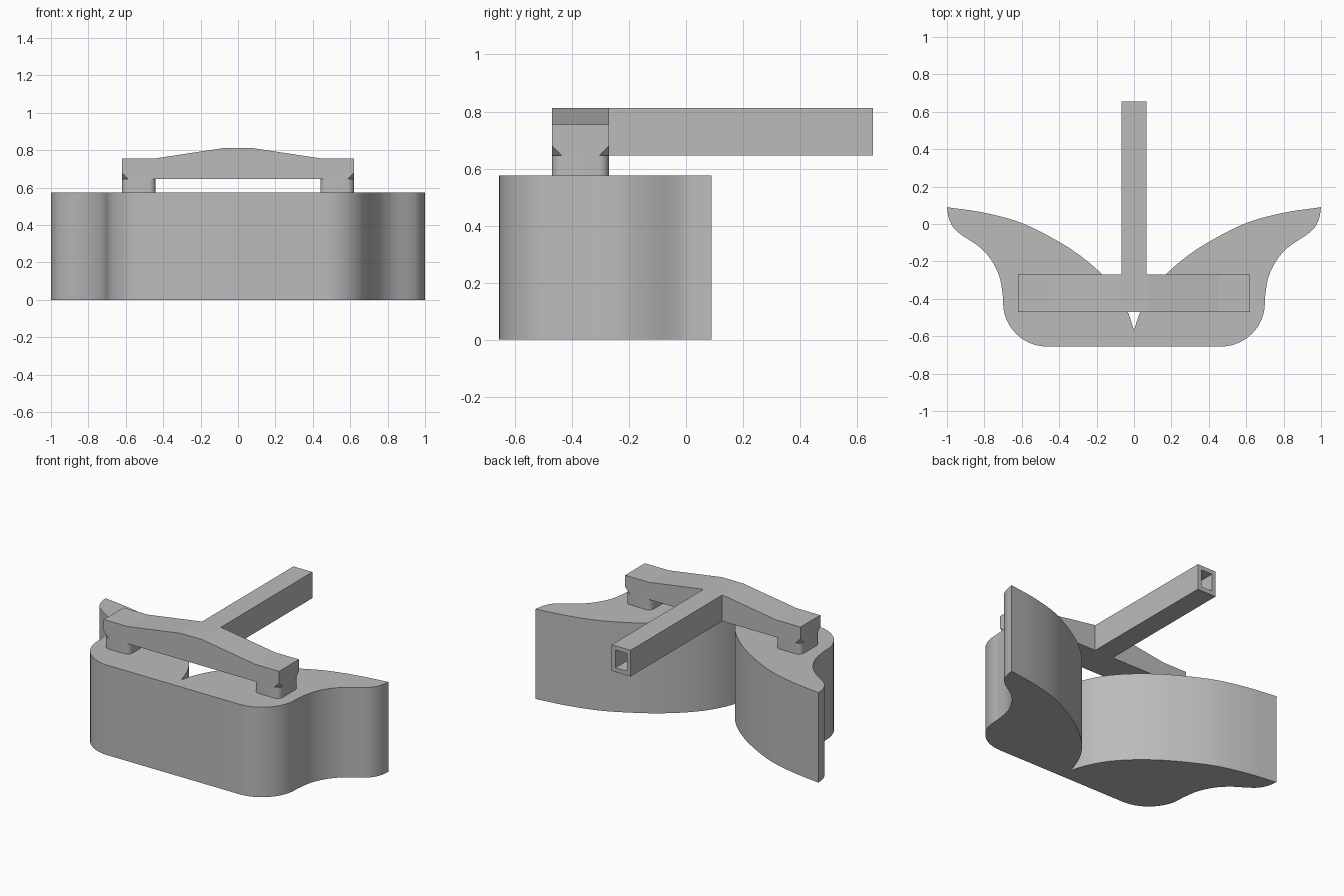
import bpy, bmesh, math
from mathutils import Vector

if "Cube" in bpy.data.objects:
    bpy.data.objects.remove(bpy.data.objects["Cube"])

grey = bpy.data.materials.new("plain grey")
grey.diffuse_color = (0.5, 0.5, 0.5, 1)
grey.use_nodes = True
grey.node_tree.nodes["Principled BSDF"].inputs["Base Color"].default_value = grey.diffuse_color


def finish(bm, name, smooth=False):
    bmesh.ops.recalc_face_normals(bm, faces=bm.faces)
    me = bpy.data.meshes.new(name)
    bm.to_mesh(me)
    bm.free()
    me.materials.append(grey)
    ob = bpy.data.objects.new(name, me)
    bpy.context.collection.objects.link(ob)
    if smooth:
        bpy.ops.object.select_all(action='DESELECT')
        ob.select_set(True)
        bpy.context.view_layer.objects.active = ob
        bpy.ops.object.shade_smooth_by_angle(angle=math.radians(25))
    return ob


def prism(points, direction):
    bm = bmesh.new()
    face = bm.faces.new([bm.verts.new(p) for p in points])
    out = bmesh.ops.extrude_face_region(bm, geom=[face], use_keep_orig=True)
    moved = [v for v in out["geom"] if isinstance(v, bmesh.types.BMVert)]
    bmesh.ops.translate(bm, verts=moved, vec=direction)
    return bm


def spline(pts, steps=5):
    # smooth curve through the points
    p = [Vector(a) for a in pts]
    p = [2 * p[0] - p[1]] + p + [2 * p[-1] - p[-2]]
    out = []
    for i in range(1, len(p) - 2):
        a, b, c, d = p[i - 1:i + 3]
        for k in range(steps):
            t = k / steps
            out.append(0.5 * (2 * b + (c - a) * t + (2 * a - 5 * b + 4 * c - d) * t * t
                              + (3 * b - a - 3 * c + d) * t ** 3))
    return out + [p[-2]]


def arc(cx, cy, r, a0, a1, n):
    return [Vector((cx + r * math.cos(math.radians(a0 + (a1 - a0) * i / n)),
                    cy + r * math.sin(math.radians(a0 + (a1 - a0) * i / n)))) for i in range(n + 1)]


# winged body: half outline mirrored, then extruded upward
inner = spline([(0, -0.57), (0.033, -0.47), (0.09, -0.365), (0.17, -0.27), (0.28, -0.175),
                (0.41, -0.09), (0.6, 0.005), (0.8, 0.06), (1, 0.09)])
outer = spline([(1, 0.09), (0.99, 0.03), (0.965, -0.02), (0.92, -0.06), (0.83, -0.12),
                (0.765, -0.19), (0.72, -0.28), (0.702, -0.38), (0.7, -0.42)])
corner = arc(0.465, -0.42, 0.235, 0, -90, 14)
half = inner + outer[1:] + corner[1:]
outline = half + [Vector((-p.x, p.y)) for p in reversed(half[1:])]
finish(prism([(p.x, p.y, 0) for p in outline], (0, 0, 0.575)), "winged_body", True)

# crossbar with a raised middle and clipped lower end corners
right = [(0.62, 0.645), (0.62, 0.755), (0.45, 0.755), (0.075, 0.812)]
bar = right + [(-x, z) for x, z in reversed(right)]
bm = prism([(x, -0.47, z) for x, z in bar], (0, 0.2, 0))
bmesh.ops.bevel(bm, geom=[v for v in bm.verts if v.co.z < 0.65], offset=0.035,
                affect='VERTICES', segments=1)
finish(bm, "crossbar")

# rounded feet under the crossbar
for side, s in (("left", -1), ("right", 1)):
    r = 0.035
    foot = []
    for cx, cy, a in ((0.62 - r, -0.27 - r, 0), (0.44 + r, -0.27 - r, 90),
                      (0.44 + r, -0.47 + r, 180), (0.62 - r, -0.47 + r, 270)):
        foot += arc(cx, cy, r, a, a + 90, 6)
    finish(prism([(s * p.x, p.y, 0.575) for p in foot], (0, 0, 0.07)), side + "_foot", True)

# long handle with a square socket in its end
bm = prism([(-0.067, -0.27, 0.645), (0.067, -0.27, 0.645),
            (0.067, -0.27, 0.812), (-0.067, -0.27, 0.812)], (0, 0.925, 0))
end = max(bm.faces, key=lambda f: f.calc_center_median().y)
bmesh.ops.inset_individual(bm, faces=[end], thickness=0.038)
out = bmesh.ops.extrude_face_region(bm, geom=[end])
bmesh.ops.translate(bm, verts=[v for v in out["geom"] if isinstance(v, bmesh.types.BMVert)],
                    vec=(0, -0.9, 0))
if end.is_valid:
    bm.faces.remove(end)
finish(bm, "handle")
